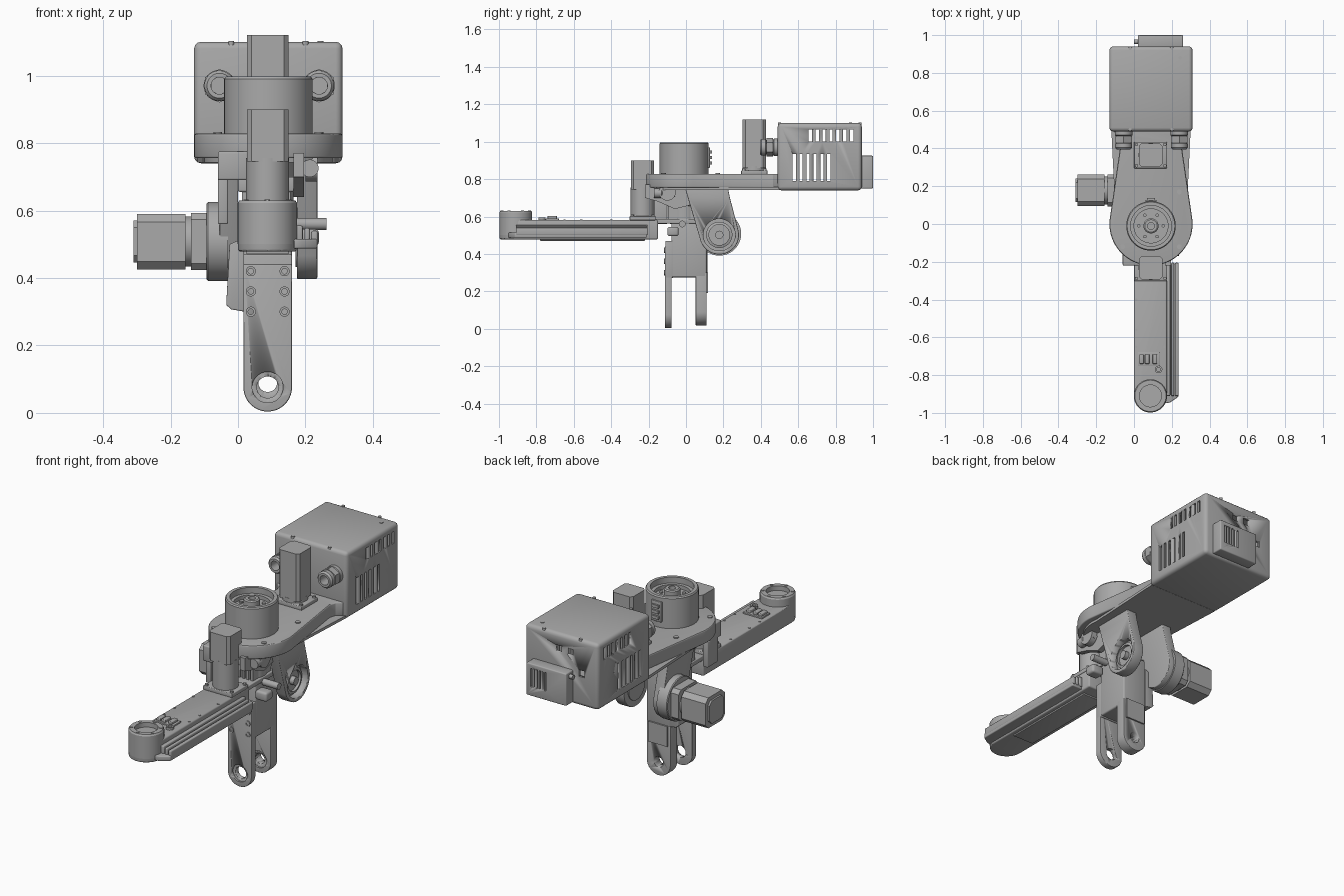
import bpy, bmesh, math
from mathutils import Vector

if "Cube" in bpy.data.objects:
    bpy.data.objects.remove(bpy.data.objects["Cube"])

grey = bpy.data.materials.new("machine grey")
grey.diffuse_color = (0.4, 0.4, 0.4, 1)
grey.use_nodes = True
grey.node_tree.nodes["Principled BSDF"].inputs["Base Color"].default_value = grey.diffuse_color


def to_axis(a, b, h, axis):
    return {'x': (h, a, b), 'y': (a, h, b), 'z': (a, b, h)}[axis]


def finish(name, bm, bevel=0.0):
    bmesh.ops.remove_doubles(bm, verts=bm.verts, dist=1e-5)
    bmesh.ops.recalc_face_normals(bm, faces=bm.faces)
    if bevel:
        edges = [e for e in bm.edges if len(e.link_faces) == 2 and e.calc_face_angle() > 0.6]
        bmesh.ops.bevel(bm, geom=edges, offset=bevel, segments=3, profile=0.5, affect='EDGES')
    me = bpy.data.meshes.new(name)
    bm.to_mesh(me)
    bm.free()
    me.materials.append(grey)
    ob = bpy.data.objects.new(name, me)
    bpy.context.collection.objects.link(ob)
    bpy.ops.object.select_all(action='DESELECT')
    ob.select_set(True)
    bpy.context.view_layer.objects.active = ob
    bpy.ops.object.shade_smooth_by_angle(angle=math.radians(30))
    return ob


def prism(name, outline, lo, hi, axis='z', bevel=0.0):
    bm = bmesh.new()
    a = [bm.verts.new(to_axis(p, q, lo, axis)) for p, q in outline]
    b = [bm.verts.new(to_axis(p, q, hi, axis)) for p, q in outline]
    bm.faces.new(a)
    bm.faces.new(b)
    for i in range(len(a)):
        j = (i + 1) % len(a)
        bm.faces.new((a[i], a[j], b[j], b[i]))
    return finish(name, bm, bevel)


def box(name, x0, x1, y0, y1, z0, z1, bevel=0.0):
    return prism(name, [(x0, y0), (x1, y0), (x1, y1), (x0, y1)], z0, z1, 'z', bevel)


def lathe(name, profile, ca, cb, axis='z', n=48):
    """Revolve (radius, height) points about an axis through (ca, cb)."""
    bm = bmesh.new()
    rings = []
    for r, h in profile:
        rings.append([bm.verts.new(to_axis(ca + r * math.cos(2 * math.pi * (i + .5) / n),
                                           cb + r * math.sin(2 * math.pi * (i + .5) / n), h, axis))
                      for i in range(n)])
    for a, b in zip(rings, rings[1:]):
        for i in range(n):
            j = (i + 1) % n
            bm.faces.new((a[i], a[j], b[j], b[i]))
    return finish(name, bm)


def cyl(name, ca, cb, r, lo, hi, axis='z', n=32):
    return lathe(name, [(0, lo), (r, lo), (r, hi), (0, hi)], ca, cb, axis, n)


def arc(ca, cb, r, a0, a1, n=24):
    return [(ca + r * math.cos(math.radians(a0 + (a1 - a0) * i / n)),
             cb + r * math.sin(math.radians(a0 + (a1 - a0) * i / n))) for i in range(n + 1)]


def octagon(a0, a1, b0, b1, c):
    return [(a0 + c, b0), (a1 - c, b0), (a1, b0 + c), (a1, b1 - c),
            (a1 - c, b1), (a0 + c, b1), (a0, b1 - c), (a0, b0 + c)]


def cut(ob, cutters):
    for c in cutters:
        m = ob.modifiers.new("cut", 'BOOLEAN')
        m.operation, m.solver, m.object = 'DIFFERENCE', 'EXACT', c
        bpy.context.view_layer.objects.active = ob
        bpy.ops.object.modifier_apply(modifier=m.name)
        bpy.data.objects.remove(c)


CX = 0.09  # centre line of the arm

# Control box: hollow shell with side vents and rear sockets
case = box("control_box", -.13, .31, .49, .94, .74, 1.10, .02)
cuts = [box("cavity", -.117, .297, .505, .925, .76, 1.087)]
cuts += [box("vent", -.3, .5, .655 + .037 * i, .673 + .037 * i, 1.0, 1.065) for i in range(7)]
cuts += [box("vent", -.3, .5, .57 + .037 * i, .587 + .037 * i, .79, .935) for i in range(6)]
cuts += [box("socket", x, x + .035, .91, 1, z, z + .035) for x, z in ((.09, 1.0), (.02, 1.0), (-.05, .9))]
cut(case, cuts)
for x, y in ((-.02, .93), (.2, .93), (-.02, .5), (.2, .5), (.245, .88)):
    cyl("lid_screw", x, y, .009, 1.09, 1.103, n=16)

# Rear power unit with grille
unit = box("power_unit", .02, .26, .935, 1.0, .75, .925, .006)
cut(unit, [box("grille", .14 + .017 * i, .149 + .017 * i, .985, 1.1, .80, .90) for i in range(6)])
cyl("power_switch", .965, .90, .012, .0, .03, 'x', 16)

# Cable glands on the front of the box
for x in (-.055, .24):
    lathe("gland_nut", [(.028, .465), (.028, .43), (.05, .43), (.05, .465), (.028, .465)], x, .97, 'y', 6)
    lathe("gland_collar", [(0, .495), (.047, .495), (.047, .47), (.038, .465), (.038, .43), (.045, .425),
                           (.045, .405), (.037, .395), (.025, .395), (.025, .45), (0, .45)], x, .97, 'y', 32)

# Shoulder plate: round front, tapered toward the box, flaring where they meet
outline = arc(CX, 0, .22, 170, 370, 48) + [(.25, .43), (.26, .465), (.30, .5), (-.12, .5), (-.08, .465), (-.07, .43)]
prism("shoulder_plate", outline, .755, .828, 'z', .006)
prism("plate_underside", arc(CX, 0, .19, 170, 370, 32) + [(.30, .5), (-.12, .5)], .742, .757)
for x, y in ((-.06, .17), (.24, .17), (-.06, -.12), (.24, -.12)):
    cyl("plate_screw", x, y, .013, .82, .833, n=16)

# Top joint cup
lathe("joint_cup", [(0, .82), (.131, .82), (.131, .99), (.126, .997), (.108, .997), (.108, .965), (.09, .965),
                    (.09, .945), (.04, .945), (.04, .985), (.033, .99), (.018, .99), (.018, .96), (0, .96)],
      CX, -.01, 'z', 64)
for i in range(6):
    a = math.pi * i / 3
    cyl("cup_screw", CX + .065 * math.cos(a), -.01 + .065 * math.sin(a), .009, .94, .953, n=12)
box("cup_connector", .06, .12, .11, .128, .86, .97, .003)
for z in (.885, .915, .945):
    box("connector_pin", .07, .11, .125, .138, z - .008, z + .008)

# Two upright motors
def upright_motor(label, y, z0, ztop, zbase):
    prism(label + "_motor", octagon(.026, .15, y - .062, y + .062, .014), z0, ztop)
    cyl(label + "_motor_neck", .088, y, .064, zbase, z0 + .01)
    box(label + "_motor_flange", 0, .175, y - .07, y + .07, zbase - .005, zbase + .017, .004)
    for dx in (-.075, .075):
        for dy in (-.056, .056):
            cyl(label + "_motor_bolt", .088 + dx, y + dy, .009, zbase, zbase + .026, n=12)

upright_motor("rear", .365, .86, 1.12, .83)
upright_motor("front", -.232, .745, .90, .585)

# Forearm with round end
arm = arc(.087, -.91, .087, 180, 360, 32) + [(.174, -.15), (0, -.15)]
prism("forearm", arm, .478, .582, 'z', .008)
lathe("wrist_ring", [(0, .50), (.088, .50), (.088, .622), (.083, .63), (.058, .63), (.058, .605), (0, .605)],
      .087, -.91)
for i in range(6):
    a = math.pi * (i / 3 + 1 / 6)
    cyl("wrist_screw", .087 + .073 * math.cos(a), -.91 + .073 * math.sin(a), .008, .62, .633, n=12)
box("forearm_base_panel", .025, .15, -.78, -.22, .47, .482, .003)
for y in (-.65, -.56, -.4, -.28):
    for x in (.012, .162):
        cyl("forearm_screw", x, y, .006, .575, .585, n=12)

# Cable cover along the forearm
prism("cable_rail", [(.165, -.95), (.19, -.945), (.235, -.915), (.235, -.21), (.165, -.21)], .487, .515, 'z', .005)
for x0, x1, top in ((.17, .192, .555), (.197, .213, .548), (.217, .236, .54)):
    box("cable_rail_rib", x0, x1, -.91, -.205, .50, top, .005)
for x in (.04, .07, .11):
    box("wrist_connector", x - .012, x + .012, -.74, -.69, .58, .604, .004)
box("connector_pad", .02, .135, -.75, -.68, .58, .59, .003)
lathe("cable_port", [(0, .58), (.02, .58), (.02, .595), (.011, .595), (.011, .585), (0, .585)], .13, -.77, 'z', 20)

# Elbow stack between shoulder and arm
cyl("joint_column", CX, -.01, .075, .56, .75, n=48)
box("joint_link_plate", .005, .17, -.18, .09, .562, .588, .004)
box("joint_collar", .0, .18, -.10, .03, .655, .70, .006)
for i in range(6):
    box("joint_rib", .012 + .026 * i, .026 + .026 * i, -.095, .06, .585, .655)
box("front_bracket", -.06, .03, -.22, -.12, .69, .775, .006)
box("bracket_leg", -.06, -.03, -.19, -.10, .56, .70, .004)
prism("bracket_cheek", [(-.22, .77), (-.22, .70), (-.15, .68), (-.06, .64), (.02, .66), (.02, .77)], .165, .195, 'x')
lathe("cable_plug", [(0, -.17), (.026, -.17), (.026, -.13), (.018, -.12), (.018, -.06), (0, -.06)], .213, .725, 'y', 24)
cyl("cable_elbow", -.10, .73, .045, .20, .235, 'x', 24)
cyl("side_pin", -.02, .56, .018, .17, .262, 'x', 16)
box("side_latch", .17, .24, -.10, -.04, .495, .545, .012)

# Rear fork carrying the side drive
FY, FZ = .178, .502
cheek = arc(FY, FZ, .105, 200, 376, 32) + [(.235, .70), (.225, .75), (-.005, .75), (.01, .70)]
right = prism("fork_right", cheek, .175, .235, 'x', .004)
cut(right, [cyl("bore", FY, FZ, .085, .195, .3, 'x', 48)])
lathe("fork_bearing", [(0, .17), (.07, .17), (.07, .21), (.055, .215), (.055, .2), (.022, .2), (.022, .225), (0, .225)],
      FY, FZ, 'x')
prism("fork_left", cheek, -.055, 0, 'x', .004)
lathe("drive_disc", [(0, -.093), (.113, -.093), (.117, -.089), (.117, -.03), (0, -.03)], FY, .508, 'x')
prism("drive_flange", octagon(FY - .085, FY + .085, .423, .593, .02), -.14, -.09, 'x')
prism("drive_motor", octagon(FY - .083, FY + .083, .425, .59, .024), -.30, -.155, 'x')
cyl("drive_motor_neck", FY, .508, .075, -.16, -.135, 'x')
prism("drive_motor_cap", octagon(FY - .062, FY + .062, .446, .57, .02), -.31, -.295, 'x')

# Lower link: block with two drop plates
box("link_block", .016, .16, -.078, .11, .275, .57, .008)
box("link_front_step", .016, .16, -.11, -.07, .27, .47, .004)
for name, zc, ztop, y0, y1, hole in (("link_front_plate", .076, .44, -.112, -.077, .032),
                                     ("link_back_plate", .09, .30, .052, .11, .028)):
    plate = prism(name, arc(.088, zc, .072, 180, 360, 32) + [(.16, ztop), (.016, ztop)], y0, y1, 'y', .003)
    cut(plate, [cyl("bore", .088, zc, hole, y0 - .1, y1 + .1, 'y', 32),
                cyl("counterbore", .088, zc, .046, y0 - .1, y0 + .01, 'y', 32)])
prism("link_back_pad", [(.03, .19), (.146, .19), (.146, .30), (.03, .30)], .105, .118, 'y')
for z in (.30, .36, .42):
    for x in (.038, .138):
        lathe("link_bolt", [(0, -.10), (.015, -.10), (.015, -.117), (.008, -.117), (.008, -.112), (0, -.112)],
              x, z, 'y', 20)
prism("link_side_cover", [(-.035, .32), (-.02, .307), (.02, .30), (.02, .52), (-.025, .50)], .0, .115, 'y', .004)
